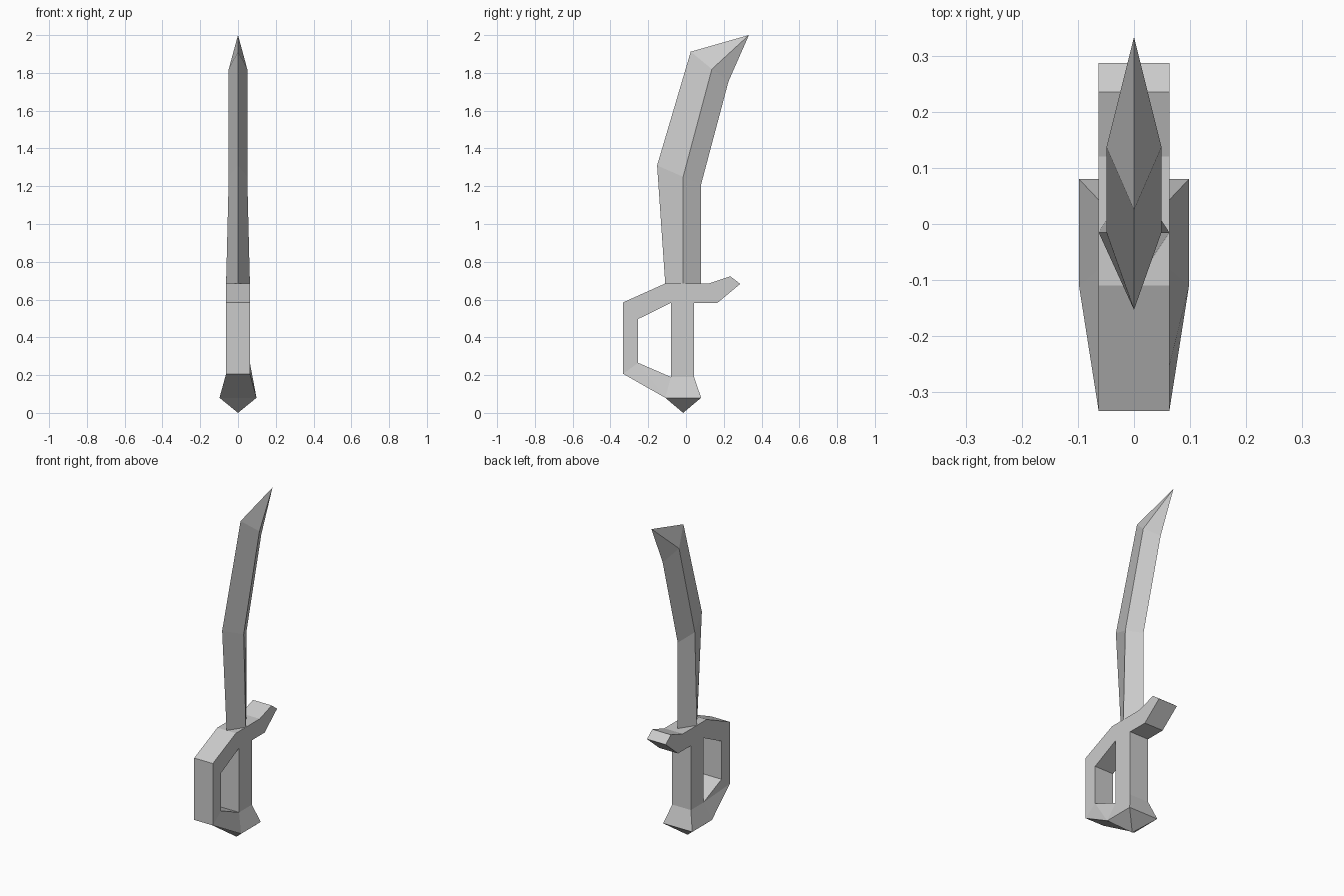
import bpy
import bmesh

if "Cube" in bpy.data.objects:
    bpy.data.objects.remove(bpy.data.objects["Cube"])


def finish(bm, name):
    bmesh.ops.recalc_face_normals(bm, faces=bm.faces[:])
    mesh = bpy.data.meshes.new(name)
    bm.to_mesh(mesh)
    bm.free()
    obj = bpy.data.objects.new(name, mesh)
    bpy.context.collection.objects.link(obj)
    return obj


# Blade: diamond sections (back, ridge, edge as (y, z), half width) ending in a point
sections = [
    ((-0.11, 0.685), (-0.015, 0.685), (0.08, 0.685), 0.063),
    ((-0.153, 1.31), (-0.015, 1.25), (0.08, 1.21), 0.049),
    ((0.025, 1.912), (0.137, 1.82), (0.225, 1.755), 0.049),
]
bm = bmesh.new()
rings = []
for back, ridge, edge, w in sections:
    rings.append([bm.verts.new(c) for c in
                  ((0, *back), (w, *ridge), (0, *edge), (-w, *ridge))])
tip = bm.verts.new((0, 0.333, 2.0))
bm.faces.new(rings[0])
for i in range(4):
    j = (i + 1) % 4
    for low, high in zip(rings, rings[1:]):
        bm.faces.new((low[i], low[j], high[j], high[i]))
    bm.faces.new((rings[-1][i], rings[-1][j], tip))
finish(bm, "blade")

# Hilt: side profile of guard, knuckle bow, grip and pommel as (y, z, half width)
T, P = 0.063, 0.098
points = [
    (-0.11, 0.685, T), (0.08, 0.685, T), (0.12, 0.685, T), (0.235, 0.723, T),
    (0.287, 0.683, T), (0.167, 0.583, T), (0.043, 0.583, T), (-0.08, 0.583, T),
    (-0.253, 0.497, T), (-0.333, 0.585, T), (-0.333, 0.207, T), (-0.253, 0.265, T),
    (-0.08, 0.19, T), (0.043, 0.19, T), (-0.11, 0.08, P), (0.08, 0.08, P),
]
panels = [
    (0, 7, 6, 1), (1, 6, 5, 2), (2, 5, 4, 3),       # guard
    (0, 9, 8, 7), (9, 10, 11, 8),                   # knuckle bow
    (7, 12, 13, 6), (12, 14, 15, 13),               # grip, pommel
]
# The twisted bow panel is split along a different diagonal on each side
splits = {1: [(10, 14, 11), (14, 12, 11)], -1: [(10, 14, 12), (10, 12, 11)]}

bm = bmesh.new()
sides = {}
for s in (1, -1):
    verts = [bm.verts.new((s * w, y, z)) for y, z, w in points]
    sides[s] = verts
    for face in panels + splits[s]:
        bm.faces.new([verts[i] for i in face])

# Join the two sides along their open outline
right, left = sides[1], sides[-1]
index = {v: i for i, v in enumerate(right)}
outline = [tuple(index[v] for v in e.verts) for e in bm.edges
           if len(e.link_faces) == 1 and e.verts[0] in index]
for a, b in outline:
    rim = [right[a], right[b], left[b], left[a]]
    if {a, b} == {14, 15}:
        # Pommel point
        apex = bm.verts.new((0, -0.015, 0))
        for i in range(4):
            bm.faces.new((rim[i], rim[(i + 1) % 4], apex))
    else:
        bm.faces.new(rim)
finish(bm, "hilt")
